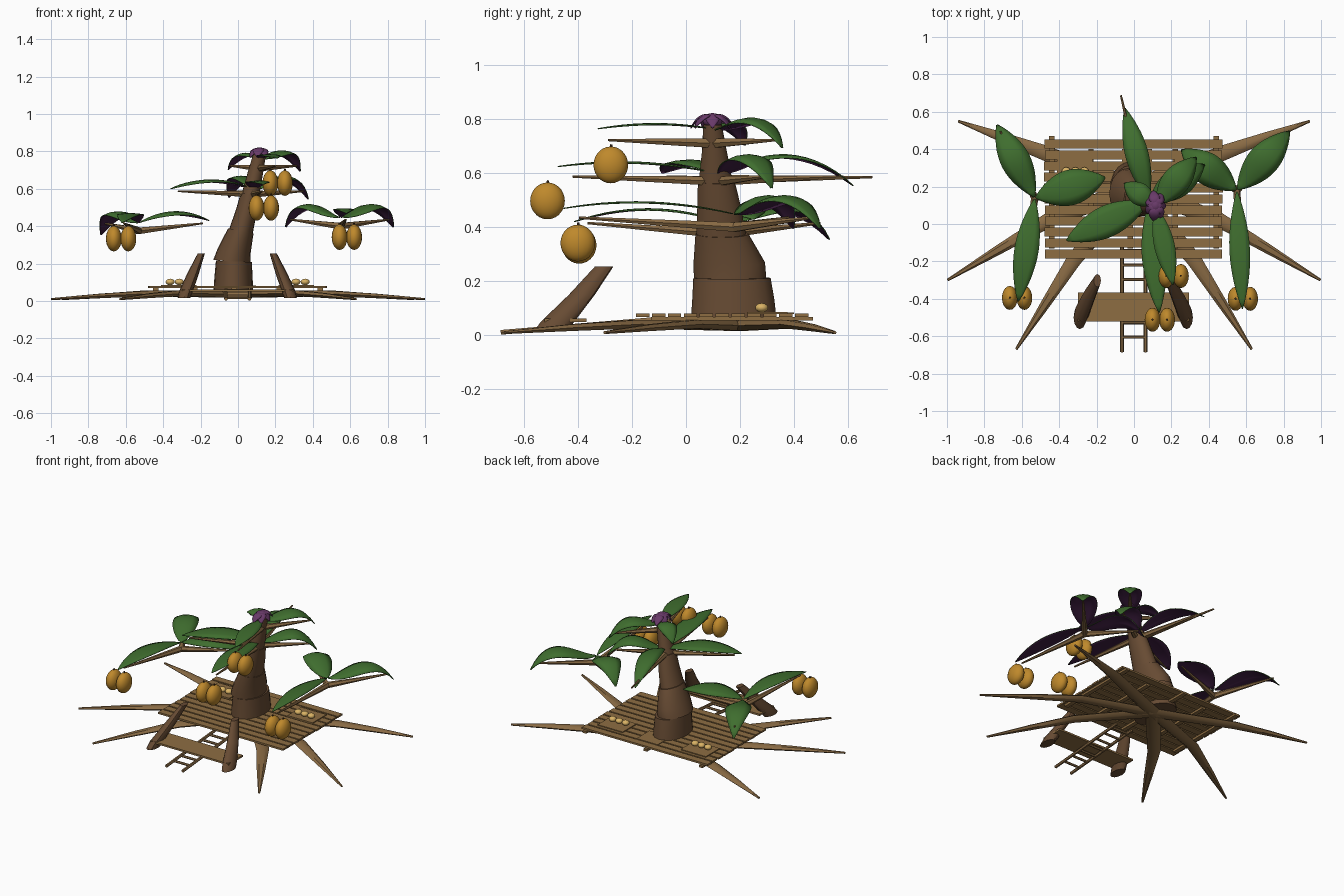
import bpy, bmesh, math, random
from mathutils import Vector

if "Cube" in bpy.data.objects:
    bpy.data.objects.remove(bpy.data.objects["Cube"])

random.seed(4)


def material(name, r, g, b):
    m = bpy.data.materials.new(name)
    m.diffuse_color = (r, g, b, 1)
    m.use_nodes = True
    m.node_tree.nodes["Principled BSDF"].inputs["Base Color"].default_value = m.diffuse_color
    return m


BARK = material("bark brown", .135, .07, .033)
PLANK = material("plank wood", .27, .155, .055)
ROOT = material("root wood", .25, .145, .058)
GREEN = material("leaf green", .05, .155, .028)
PURPLE = material("leaf underside purple", .055, .015, .06)
BUD = material("bud purple", .14, .042, .14)
FRUIT = material("fruit gold", .52, .25, .025)
EGG = material("egg cream", .70, .45, .13)
DARK = material("stalk dark brown", .06, .03, .015)


def make(name, bm, *mats, fix=True):
    if fix:
        bmesh.ops.recalc_face_normals(bm, faces=bm.faces)
    me = bpy.data.meshes.new(name)
    bm.to_mesh(me)
    bm.free()
    for m in mats:
        me.materials.append(m)
    ob = bpy.data.objects.new(name, me)
    bpy.context.collection.objects.link(ob)
    return ob


def smooth(ob, deg=40):
    bpy.ops.object.select_all(action='DESELECT')
    ob.select_set(True)
    bpy.context.view_layer.objects.active = ob
    bpy.ops.object.shade_smooth_by_angle(angle=math.radians(deg))


def loft(name, rings, mat):
    bm = bmesh.new()
    rows = [[bm.verts.new(p) for p in r] for r in rings]
    n = len(rows[0])
    for a, b in zip(rows, rows[1:]):
        for i in range(n):
            bm.faces.new((a[i], a[(i + 1) % n], b[(i + 1) % n], b[i]))
    bm.faces.new(rows[0][::-1])
    bm.faces.new(rows[-1])
    ob = make(name, bm, mat)
    smooth(ob)
    return ob


def tube(name, pts, mat, n=8):
    """Tapered stick through points (x, y, z, half width, half height)."""
    rings = []
    P = [Vector(p[:3]) for p in pts]
    for i, p in enumerate(pts):
        d = (P[min(i + 1, len(P) - 1)] - P[max(i - 1, 0)]).normalized()
        side = d.cross(Vector((0, 0, 1))).normalized()
        up = side.cross(d)
        rings.append([P[i] + side * p[3] * math.cos(a) + up * p[4] * math.sin(a)
                      for a in (2 * math.pi * k / n for k in range(n))])
    return loft(name, rings, mat)


def column(name, sections, mat, n=20):
    """Upright loft; each section is z, cx, cy, rx, ry, tilt in x."""
    return loft(name, [[Vector((cx + rx * math.cos(a), cy + ry * math.sin(a), z + tilt * rx * math.cos(a)))
                        for a in (2 * math.pi * i / n for i in range(n))]
                       for z, cx, cy, rx, ry, tilt in sections], mat)


def box(name, c, size, mat):
    bm = bmesh.new()
    bmesh.ops.create_cube(bm, size=1)
    for v in bm.verts:
        v.co = Vector([v.co[i] * size[i] + c[i] for i in range(3)])
    return make(name, bm, mat)


def ellipsoid(name, c, r, mat, u=20, v=14):
    bm = bmesh.new()
    bmesh.ops.create_uvsphere(bm, u_segments=u, v_segments=v, radius=1)
    for w in bm.verts:
        w.co = Vector([w.co[i] * r[i] + c[i] for i in range(3)])
    ob = make(name, bm, mat)
    smooth(ob, 60)
    return ob


def leaf(name, base, tip, arch, width, skew=1.0, droop=.25, top=GREEN, under=PURPLE):
    """Arched leaf; skew above 1 keeps it high longer before it falls to the tip."""
    base, tip = Vector(base), Vector(tip)
    d = tip - base
    d.z = 0
    side = d.normalized().cross(Vector((0, 0, 1)))
    bm = bmesh.new()
    rows = []
    N = 14
    for i in range(N + 1):
        t = .01 + .98 * i / N
        u = t ** skew
        c = base.lerp(tip, t) + Vector((0, 0, 4 * arch * u * (1 - u)))
        w = width / 2 * math.sin(math.pi * t) ** .85
        rows.append([bm.verts.new(c + side * w * s - Vector((0, 0, droop * w * s * s)))
                     for s in (-1, -.5, 0, .5, 1)])
    for a, b in zip(rows, rows[1:]):
        for j in range(4):
            bm.faces.new((a[j], a[j + 1], b[j + 1], b[j]))
    ob = make(name, bm, top, under, fix=False)
    mod = ob.modifiers.new("thickness", 'SOLIDIFY')
    mod.thickness, mod.offset, mod.material_offset = .004, -1, 1
    smooth(ob, 50)


# trunk: stacked leaning segments
SEGMENTS = [
    [(.04, -.025, .177, .107, .16, 0), (.13, -.024, .175, .102, .152, 0), (.212, -.022, .17, .096, .143, -.04)],
    [(.21, -.033, .163, .099, .134, -.1), (.27, -.02, .16, .088, .132, -.14), (.375, .015, .133, .068, .098, -.2)],
    [(.37, .015, .13, .063, .092, -.2), (.48, .045, .122, .055, .08, -.2), (.57, .065, .112, .05, .068, -.2)],
    [(.565, .066, .11, .046, .063, -.2), (.68, .092, .105, .04, .046, -.2), (.78, .115, .098, .034, .034, -.1)],
]
for k, seg in enumerate(SEGMENTS):
    column(f"trunk_segment_{k + 1}", seg, BARK)

# deck planks on beams
for i in range(11):
    ext = random.uniform(-.008, .008)
    box(f"deck_plank_{i + 1}", (-.003, -.16 + i * .0588, .074), (.952 + ext, .049, .012), PLANK)
for x in (-.44, -.23, -.02, .22, .44):
    end = .47 if abs(x) > .3 or x == -.02 else .4
    box("deck_beam", (x, (end - .13) / 2, .061), (.028, end + .13, .014), PLANK)

# side boards and eggs on the deck
box("middle_board", (.015, .33, .081), (.16, .14, .006), PLANK)
for s in (-1, 1):
    box("nest_board", (s * .315 - .003, .3, .082), (.19, .15, .008), PLANK)
    for k in range(3):
        ellipsoid("egg", (s * (.263 + .049 * k) - .002, .28, .102), (.024, .024, .017), EGG, 12, 8)

# roots spreading from below the trunk, and the leaning front posts
for s in (-1, 1):
    for mx, my, tx, ty in ((.49, .385, .94, .55), (.45, .025, .997, -.3), (.32, -.19, .63, -.67)):
        tube("root", [(0, .19, .035, .05, .022), (s * mx, my, .041, .04, .018),
                      (s * (mx + tx) / 2, (my + ty) / 2, .028, .026, .014),
                      (s * tx, ty, .01, .007, .006)], ROOT, 6)
    column("front_post", [(z, s * x - .004, y, r, q, 0) for z, x, y, r, q in (
        (.015, .285, -.50, .034, .062), (.05, .275, -.475, .037, .062),
        (.15, .235, -.385, .031, .048), (.255, .192, -.302, .019, .034))], BARK, 12)

# front step and ladder
box("front_step", (-.003, -.445, .056), (.595, .155, .012), PLANK)
for x in (-.064, .061):
    tube("ladder_rail", [(x, -.685, .011, .01, .01), (x, -.1, .06, .01, .01)], ROOT, 6)
for i in range(7):
    y = -.605 + i * .077
    z = .011 + (y + .685) * .084
    tube("ladder_rung", [(-.068, y, z, .008, .008), (.065, y, z, .008, .008)], ROOT, 6)

# leaf clusters: centre x, y, leaf base z, stem base z, stem tip z,
# leaves (tip x, y, z, arch, width, skew, droop)
CLUSTERS = [
    (-.53, .14, .42, .375, .415, [(-.735, .535, .35, .10, .16, 1.4, .25), (-.15, .25, .43, .055, .19, 1, .2),
                                  (-.62, -.42, .42, .05, .13, 1, .08)]),
    (.55, .18, .45, .40, .435, [(.835, .5, .39, .105, .17, 1.5, .25), (.58, -.46, .47, .035, .11, 1, .08),
                                (.25, .4, .39, .105, .17, 1.5, .25)]),
    (.08, .12, .6, .57, .587, [(-.365, -.09, .6, .05, .17, 1, .15), (-.05, .625, .55, .095, .125, 1.1, .2),
                               (.135, -.48, .625, .03, .13, 1, .08), (.38, .32, .54, .105, .16, 1.4, .25)]),
    (.115, .1, .765, .71, .722, [(.21, -.33, .765, .02, .11, 1, .08), (.335, .36, .69, .085, .15, 1.5, .25),
                                 (-.055, .22, .70, .06, .12, 1.2, .25)]),
]
for cx, cy, zl, zs, zt, leaves in CLUSTERS:
    for tx, ty, tz, arch, w, skew, droop in leaves:
        leaf("leaf", (cx, cy, zl), (tx, ty, tz), arch, w, skew, droop)
        f = .9
        tube("leaf_stem", [(cx, cy, zs, .02, .02),
                           (cx + (tx - cx) * f, cy + (ty - cy) * f, zt, .005, .005)], ROOT, 6)
tube("long_branch", [(.06, .12, .575, .02, .02), (-.07, .688, .585, .005, .005)], ROOT, 6)

# bud at the crown: drooping petals around a small core
ellipsoid("bud_core", (.115, .098, .795), (.034, .038, .027), BUD, 10, 6)
for i in range(7):
    a = 2 * math.pi * i / 7
    leaf("bud_petal", (.115, .098, .815), (.115 + .058 * math.cos(a), .098 + .085 * math.sin(a), .765),
         .025, .06, 1.2, .25, BUD, BUD)

# hanging fruit in pairs
for x, y, z in ((-.625, -.395, .333), (.582, -.4, .341), (.138, -.512, .497), (.212, -.278, .63)):
    for s in (-1, 1):
        c = x + s * .039
        ellipsoid("fruit", (c, y, z), (.042, .064, .068), FRUIT)
        tube("fruit_stalk", [(c, y, z + .06, .006, .006), (c, y + .002, z + .076, .005, .005)], DARK, 6)
